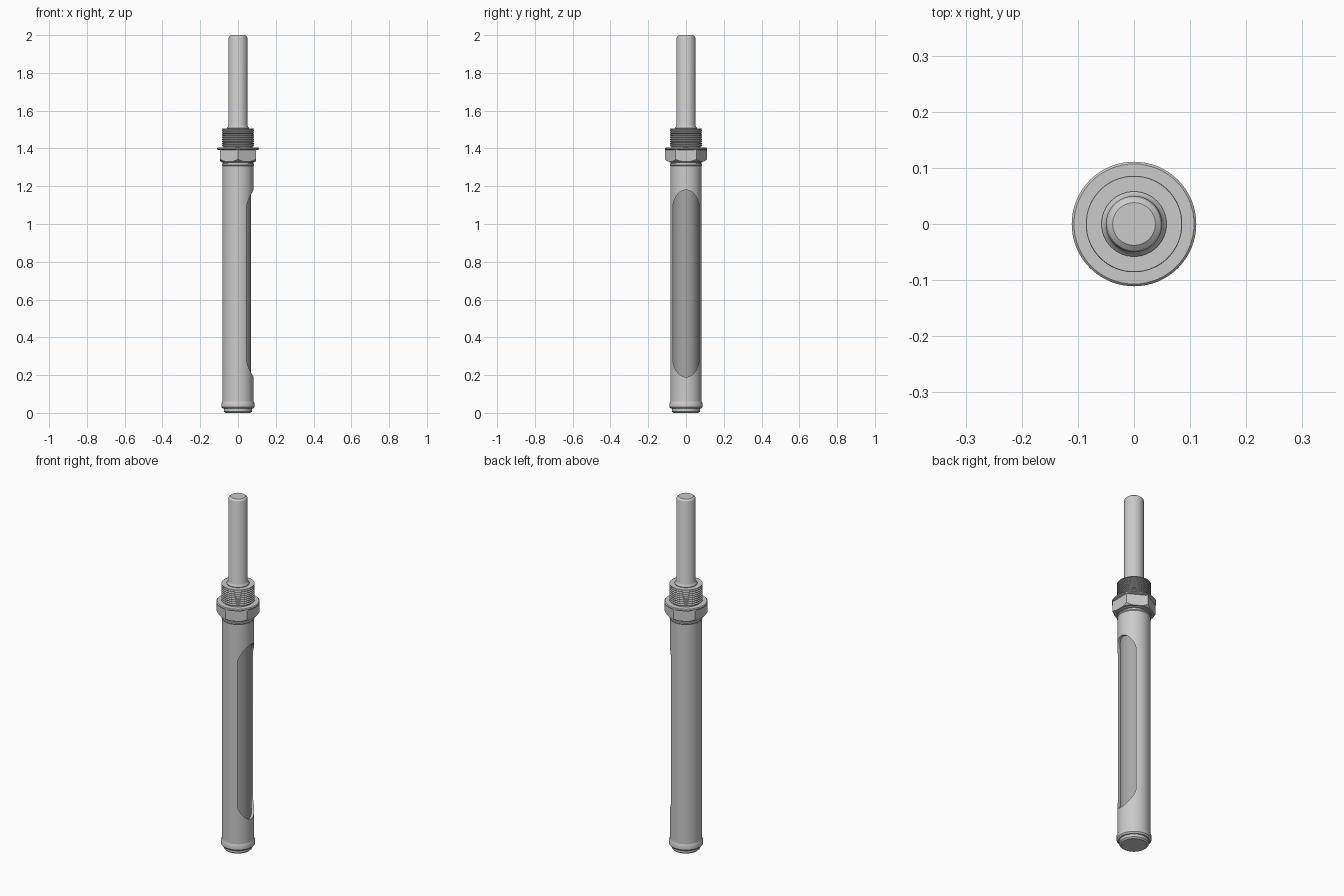
import bpy, bmesh, math

if "Cube" in bpy.data.objects:
    bpy.data.objects.remove(bpy.data.objects["Cube"])

SEG = 64


def finish(name, bm, smooth=True):
    bmesh.ops.remove_doubles(bm, verts=bm.verts, dist=1e-6)
    bmesh.ops.recalc_face_normals(bm, faces=bm.faces)
    mesh = bpy.data.meshes.new(name)
    bm.to_mesh(mesh)
    bm.free()
    ob = bpy.data.objects.new(name, mesh)
    bpy.context.collection.objects.link(ob)
    if smooth:
        bpy.ops.object.select_all(action='DESELECT')
        ob.select_set(True)
        bpy.context.view_layer.objects.active = ob
        bpy.ops.object.shade_smooth_by_angle(angle=math.radians(30))
    return ob


def lathe(name, profile, closed=False):
    """Revolve (radius, z) points; an open profile is capped on the axis."""
    pts = list(profile)
    if closed:
        pts.append(pts[0])
    else:
        pts = [(0, pts[0][1])] + pts + [(0, pts[-1][1])]
    bm = bmesh.new()
    vs = [bm.verts.new((r, 0, z)) for r, z in pts]
    es = [bm.edges.new(p) for p in zip(vs, vs[1:])]
    bmesh.ops.spin(bm, geom=vs + es, cent=(0, 0, 0), axis=(0, 0, 1),
                   angle=math.tau, steps=SEG, use_merge=True)
    return finish(name, bm)


def prism(name, outline, direction):
    bm = bmesh.new()
    face = bm.faces.new([bm.verts.new(p) for p in outline])
    out = bmesh.ops.extrude_face_region(bm, geom=[face])["geom"]
    bmesh.ops.translate(bm, vec=direction,
                        verts=[v for v in out if isinstance(v, bmesh.types.BMVert)])
    return finish(name, bm, False)


def boolean(ob, cutter, operation):
    cutter.hide_render = True
    mod = ob.modifiers.new("cut", 'BOOLEAN')
    mod.object, mod.operation, mod.solver = cutter, operation, 'EXACT'
    bpy.ops.object.select_all(action='DESELECT')
    ob.select_set(True)
    bpy.context.view_layer.objects.active = ob
    bpy.ops.object.modifier_apply(modifier=mod.name)
    bpy.data.objects.remove(cutter)
    bpy.ops.object.shade_smooth_by_angle(angle=math.radians(30))


# outer sleeve with a long rounded sight window on the +x side
sleeve = lathe("outer_sleeve", [(0.068, 0.04), (0.083, 0.04), (0.083, 1.312), (0.068, 1.312)], True)
outline = []
for i in range(33):
    a = math.pi * i / 32
    outline.append((0.01, 0.07 * math.cos(a), 1.08 + 0.1 * math.sin(a)))
for i in range(33):
    a = math.pi + math.pi * i / 32
    outline.append((0.01, 0.07 * math.cos(a), 0.29 + 0.1 * math.sin(a)))
boolean(sleeve, prism("window_cutter", outline, (0.2, 0, 0)), 'DIFFERENCE')

# darker inner tube seen through the window
tube = lathe("inner_tube", [(0.07, 0.05), (0.07, 1.32)])
dark = bpy.data.materials.new("dark_grey")
dark.diffuse_color = (0.38, 0.38, 0.38, 1)
dark.use_nodes = True
dark.node_tree.nodes["Principled BSDF"].inputs["Base Color"].default_value = dark.diffuse_color
tube.data.materials.append(dark)

# stepped bottom cap
lathe("bottom_cap", [(0.066, 0), (0.074, 0.007), (0.074, 0.022), (0.08, 0.022),
                     (0.087, 0.03), (0.087, 0.052), (0.083, 0.06)])

# grooved collar under the nut
lathe("neck_collar", [(0.083, 1.308), (0.086, 1.312), (0.086, 1.319), (0.08, 1.321),
                      (0.08, 1.325), (0.087, 1.327), (0.087, 1.34)])

# hexagonal nut, corners on the y axis, chamfered underneath
nut = prism("hex_nut", [(0.11 * math.cos(math.radians(30 + 60 * i)),
                         0.11 * math.sin(math.radians(30 + 60 * i)), 1.332)
                        for i in range(6)], (0, 0, 0.064))
boolean(nut, lathe("nut_chamfer", [(0.09, 1.325), (0.118, 1.349), (0.118, 1.41)]), 'INTERSECT')

# washer flange
lathe("flange", [(0.105, 1.393), (0.111, 1.396), (0.111, 1.402), (0.107, 1.406)])

# threaded section
thread = [(0.078, 1.4), (0.078, 1.41)]
N, PITCH = 8, 0.0112
for i in range(N):
    z = 1.41 + i * PITCH
    thread += [(0.086, z + 0.3 * PITCH), (0.086, z + 0.6 * PITCH), (0.079, z + PITCH)]
thread += [(0.086, 1.502), (0.085, 1.505)]
lathe("thread", thread)

# plunger rod with chamfered tip and flared base
lathe("rod", [(0.058, 1.5), (0.058, 1.509), (0.053, 1.514), (0.05, 1.522),
              (0.05, 1.985), (0.047, 1.993), (0.038, 2.0)])
